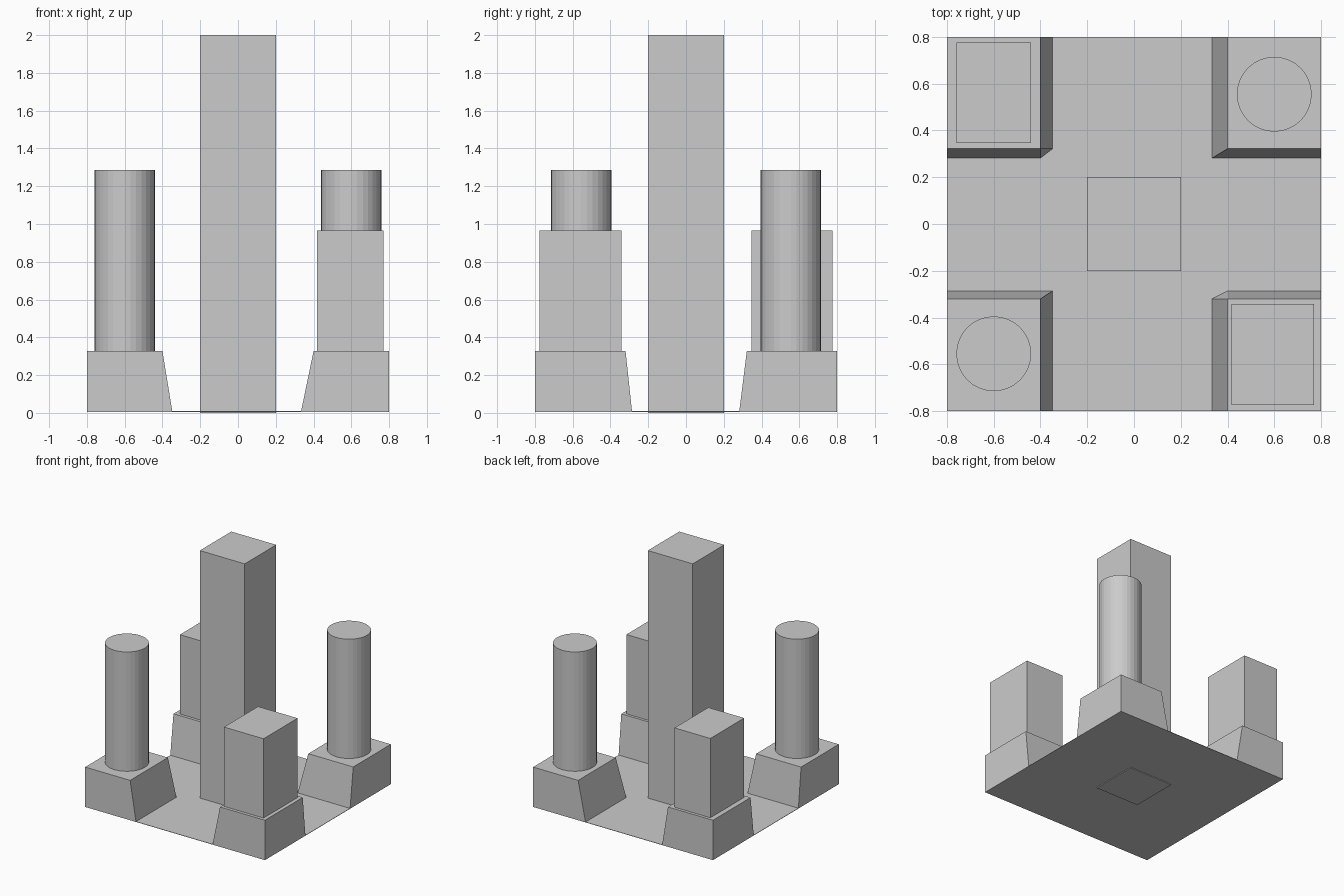
import bpy, bmesh

if "Cube" in bpy.data.objects:
    bpy.data.objects.remove(bpy.data.objects["Cube"])


def box(name, x0, x1, y0, y1, z0, z1):
    bpy.ops.mesh.primitive_cube_add(size=1, location=((x0 + x1) / 2, (y0 + y1) / 2, (z0 + z1) / 2))
    ob = bpy.context.object
    ob.name = name
    ob.scale = (x1 - x0, y1 - y0, z1 - z0)
    bpy.ops.object.transform_apply(location=False, rotation=False, scale=True)
    return ob


def column(name, x, y, z0, z1, r):
    bpy.ops.mesh.primitive_cylinder_add(vertices=32, radius=r, depth=z1 - z0, location=(x, y, (z0 + z1) / 2))
    bpy.context.object.name = name


PLINTH_TOP = 0.327

# Thin ground slab whose four corners rise into plinths with sloped inner sides
xs = [-0.8, -0.4, -0.348, 0.334, 0.4, 0.8]
ys = [-0.8, -0.32, -0.286, 0.282, 0.322, 0.8]
bottom, floor = 0.006, 0.009
corner = (0, 1, 4, 5)
bm = bmesh.new()
grid = [[bm.verts.new((x, y, PLINTH_TOP if i in corner and j in corner else floor))
         for j, y in enumerate(ys)] for i, x in enumerate(xs)]
for i in range(5):
    for j in range(5):
        a, b, c, d = grid[i][j], grid[i + 1][j], grid[i + 1][j + 1], grid[i][j + 1]
        if i in (1, 3) and j in (1, 3):      # folded inner corners
            bm.faces.new((a, b, c))
            bm.faces.new((a, c, d))
        else:
            bm.faces.new((a, b, c, d))
rim = [e for e in bm.edges if e.is_boundary]
skirt = bmesh.ops.extrude_edge_only(bm, edges=rim)["geom"]
for v in skirt:
    if isinstance(v, bmesh.types.BMVert):
        v.co.z = bottom
bmesh.ops.holes_fill(bm, edges=[e for e in bm.edges if e.is_boundary], sides=0)
bmesh.ops.recalc_face_normals(bm, faces=bm.faces)
mesh = bpy.data.meshes.new("ground_with_plinths")
bm.to_mesh(mesh)
bm.free()
bpy.context.collection.objects.link(bpy.data.objects.new("ground_with_plinths", mesh))

# Central tower
box("central_tower", -0.2, 0.2, -0.2, 0.2, 0, 2)

# Round towers on one diagonal
for s, name in ((-1, "front_left_round_tower"), (1, "back_right_round_tower")):
    column(name, 0.6 * s, 0.555 * s, PLINTH_TOP, 1.287, 0.16)

# Square towers on the other diagonal
box("front_right_square_tower", 0.418, 0.77, -0.775, -0.342, PLINTH_TOP, 0.965)
box("back_left_square_tower", -0.76, -0.441, 0.346, 0.776, PLINTH_TOP, 0.965)
